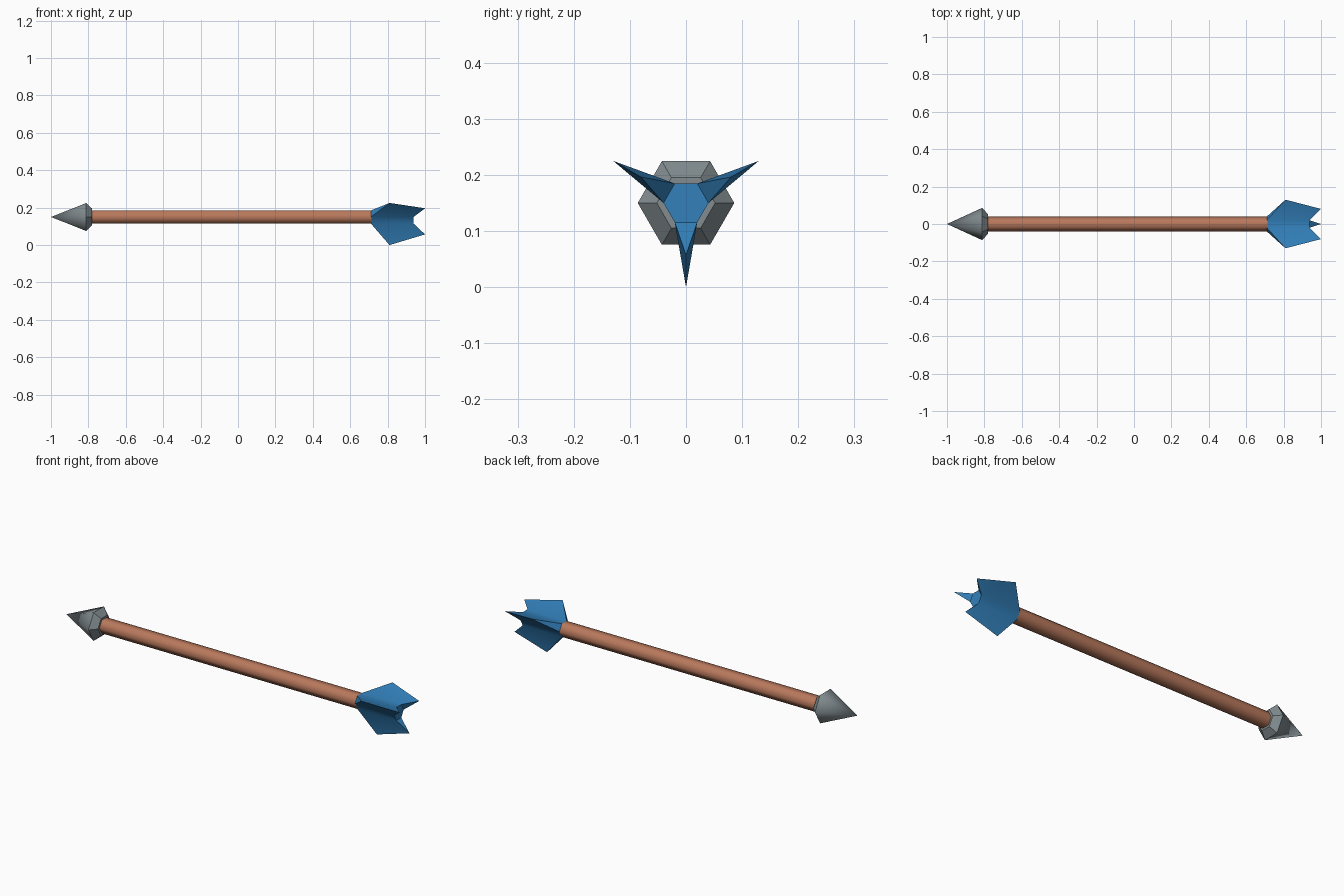
import bpy, bmesh, math

if "Cube" in bpy.data.objects:
    bpy.data.objects.remove(bpy.data.objects["Cube"])

AXIS_Z = 0.15


def material(name, rgb):
    m = bpy.data.materials.new(name)
    m.diffuse_color = (*rgb, 1)
    m.use_nodes = True
    m.node_tree.nodes["Principled BSDF"].inputs["Base Color"].default_value = m.diffuse_color
    return m


def point(x, r, deg):
    a = math.radians(deg)
    return (x, r * math.cos(a), AXIS_Z + r * math.sin(a))


def finish(bm, name, mat, smooth, angle=None):
    bmesh.ops.recalc_face_normals(bm, faces=bm.faces[:])
    for f in bm.faces:
        f.smooth = smooth(f)
    if angle is not None:
        for e in bm.edges:
            e.smooth = e.calc_face_angle(0) < math.radians(angle)
    me = bpy.data.meshes.new(name)
    bm.to_mesh(me)
    bm.free()
    me.materials.append(mat)
    ob = bpy.data.objects.new(name, me)
    bpy.context.collection.objects.link(ob)


def hex_ring(bm, x, r):
    return [bm.verts.new(point(x, r, 60 * i)) for i in range(6)]


def bridge(bm, a, b):
    for i in range(6):
        j = (i + 1) % 6
        bm.faces.new((a[i], a[j], b[j], b[i]))


steel = material("steel grey", (0.223, 0.262, 0.279))
wood = material("wood brown", (0.479, 0.188, 0.107))
blue = material("feather blue", (0.032, 0.215, 0.49))

# shaft: smooth-shaded hexagonal rod
bm = bmesh.new()
a, b = hex_ring(bm, -0.79, 0.04), hex_ring(bm, 0.715, 0.04)
bridge(bm, a, b)
bm.faces.new(a)
bm.faces.new(b)
finish(bm, "shaft", wood, lambda f: len(f.verts) == 4, 65)

# arrow head: six-sided cone with a short bevelled back
bm = bmesh.new()
tip = bm.verts.new((-1, 0, AXIS_Z))
wide, back = hex_ring(bm, -0.812, 0.086), hex_ring(bm, -0.78, 0.052)
for i in range(6):
    bm.faces.new((tip, wide[i], wide[(i + 1) % 6]))
bridge(bm, wide, back)
bm.faces.new(back)
finish(bm, "arrow_head", steel, lambda f: len(f.verts) == 3, 62)

# fletching: hexagonal core, alternate sides drawn out to sharp fins
bm = bmesh.new()
a, b = hex_ring(bm, 0.71, 0.04), hex_ring(bm, 0.938, 0.04)
bm.faces.new(a)
bm.faces.new(b)
for i in range(6):
    j = (i + 1) % 6
    if i % 2:
        bm.faces.new((a[i], a[j], b[j], b[i]))
        continue
    p = bm.verts.new(point(0.81, 0.15, 60 * i + 30))
    q = bm.verts.new(point(1.0, 0.093, 60 * i + 30))
    bm.faces.new((a[i], a[j], p))
    bm.faces.new((b[i], b[j], q))
    for k in (i, j):
        bm.faces.new((a[k], p, b[k]))
        bm.faces.new((p, q, b[k]))
finish(bm, "fletching", blue, lambda f: True, 30)
